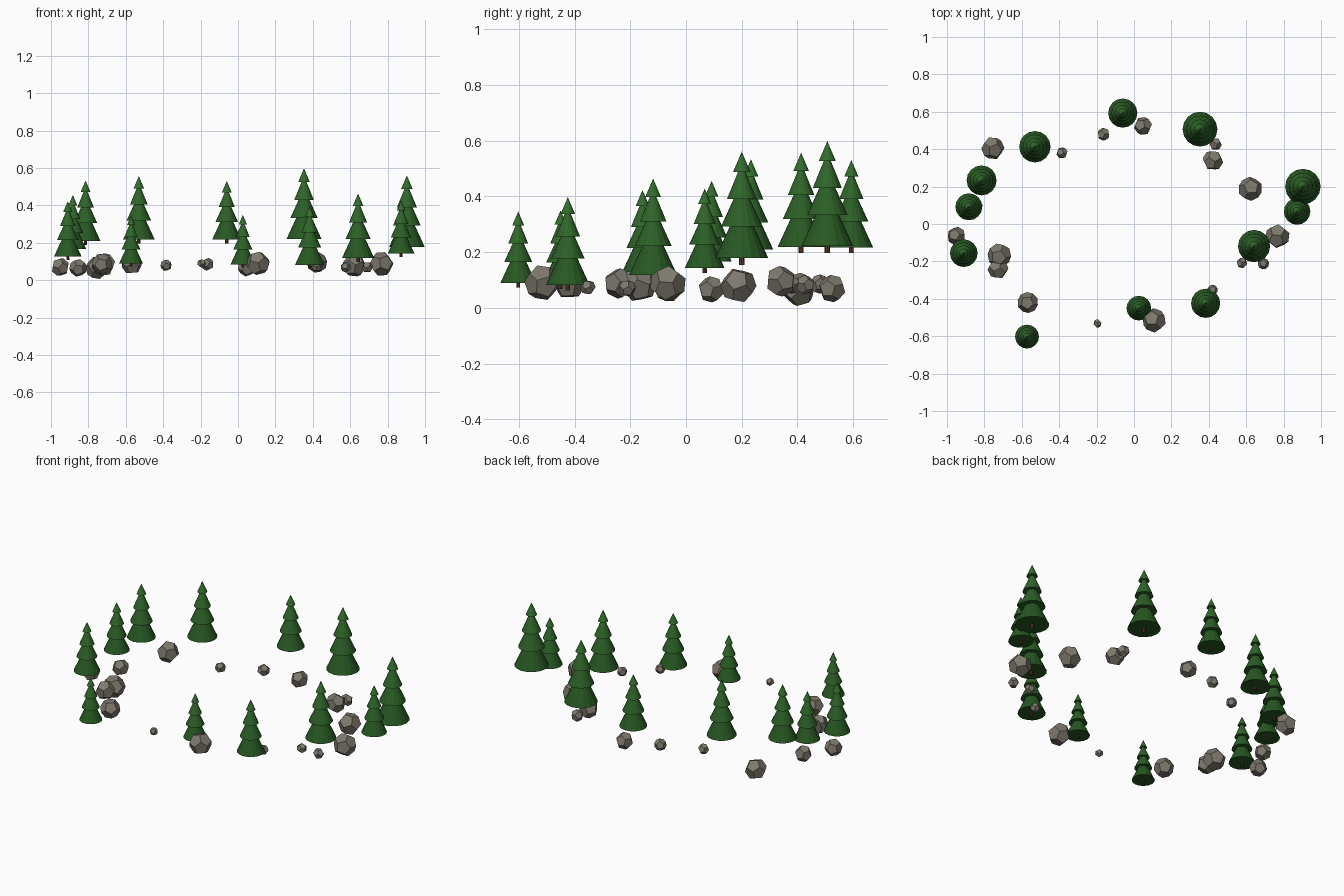
import bpy, bmesh, math, random
from mathutils import Vector, Euler

random.seed(4)

def material(name, rgb):
    m = bpy.data.materials.new(name)
    m.diffuse_color = (*rgb, 1)
    return m

BARK = material("bark", (0.10, 0.045, 0.02))
LEAF = [material(f"needles_{i}", c) for i, c in enumerate(
    [(0.021, 0.098, 0.017), (0.025, 0.115, 0.020), (0.029, 0.132, 0.023), (0.033, 0.15, 0.026)])]
STONE = material("stone", (0.21, 0.19, 0.155))

def finish(name, bm, mats, loc):
    mesh = bpy.data.meshes.new(name)
    bm.to_mesh(mesh)
    bm.free()
    for m in mats:
        mesh.materials.append(m)
    ob = bpy.data.objects.new(name, mesh)
    ob.location = loc
    bpy.context.collection.objects.link(ob)

def cone(bm, sides, r1, r2, z0, z1, mat):
    res = bmesh.ops.create_cone(bm, cap_ends=True, segments=sides,
                                radius1=r1, radius2=r2, depth=z1 - z0)
    bmesh.ops.translate(bm, verts=res["verts"], vec=(0, 0, (z0 + z1) / 2))
    for f in {f for v in res["verts"] for f in v.link_faces}:
        f.material_index = mat

# Pine: stacked needle cones (bottom, top, radius as fractions) on a short trunk
TIERS = [(0.06, 0.57, 1.0), (0.34, 0.74, 0.78), (0.58, 0.90, 0.56), (0.82, 1.0, 0.33)]

def pine(name, x, y, base, top, r):
    bm = bmesh.new()
    h = top - base
    cone(bm, 8, 0.11 * r, 0.09 * r, 0, 0.2 * h, 0)
    for i, (lo, hi, w) in enumerate(TIERS):
        cone(bm, 16, w * r, 0, lo * h, hi * h, i + 1)
    finish(name, bm, [BARK] + LEAF, (x, y, base))

# Boulder: dodecahedron turned at random
PHI = (1 + math.sqrt(5)) / 2

def boulder(name, x, y, z, r):
    pts = [Vector((a, b, c)) for a in (-1, 1) for b in (-1, 1) for c in (-1, 1)]
    for a in (-1 / PHI, 1 / PHI):
        for b in (-PHI, PHI):
            pts += [Vector((0, a, b)), Vector((a, b, 0)), Vector((b, 0, a))]
    rot = Euler([random.uniform(0, math.tau) for _ in range(3)]).to_matrix()
    bm = bmesh.new()
    for p in pts:
        bm.verts.new(rot @ p * (r / math.sqrt(3)))
    bmesh.ops.convex_hull(bm, input=bm.verts[:])
    bmesh.ops.dissolve_limit(bm, angle_limit=0.05, verts=bm.verts[:], edges=bm.edges[:])
    finish(name, bm, [STONE], (x, y, z))

# Ring of pines: x, y, base, top, radius
pines = [
    (-0.06, 0.593, 0.197, 0.53, 0.078), (0.353, 0.507, 0.197, 0.598, 0.093),
    (-0.53, 0.413, 0.197, 0.556, 0.084), (-0.815, 0.233, 0.188, 0.533, 0.08),
    (-0.883, 0.092, 0.148, 0.455, 0.072), (-0.91, -0.156, 0.107, 0.422, 0.074),
    (-0.572, -0.602, 0.072, 0.345, 0.064), (0.026, -0.45, 0.067, 0.349, 0.066),
    (0.383, -0.424, 0.062, 0.397, 0.078), (0.642, -0.118, 0.096, 0.463, 0.086),
    (0.872, 0.067, 0.125, 0.427, 0.071), (0.903, 0.2, 0.154, 0.56, 0.095),
]
for i, p in enumerate(pines):
    pine(f"pine_tree_{i + 1}", *p)

# Ring of boulders: x, y, z centre, radius
boulders = [
    (-0.755, 0.405, 0.066, 0.062), (-0.385, 0.38, 0.08, 0.031), (-0.163, 0.48, 0.085, 0.035),
    (0.048, 0.524, 0.069, 0.05), (0.435, 0.428, 0.083, 0.035), (0.422, 0.34, 0.095, 0.056),
    (0.622, 0.188, 0.08, 0.065), (0.767, -0.065, 0.087, 0.066), (0.577, -0.208, 0.07, 0.029),
    (0.692, -0.212, 0.07, 0.031), (0.42, -0.352, 0.073, 0.028), (0.107, -0.515, 0.09, 0.065),
    (-0.195, -0.532, 0.09, 0.023), (-0.568, -0.42, 0.086, 0.057), (-0.727, -0.24, 0.087, 0.056),
    (-0.72, -0.168, 0.084, 0.065), (-0.95, -0.064, 0.07, 0.05), (-0.855, 0.09, 0.066, 0.048),
]
for i, b in enumerate(boulders):
    boulder(f"boulder_{i + 1}", *b)
